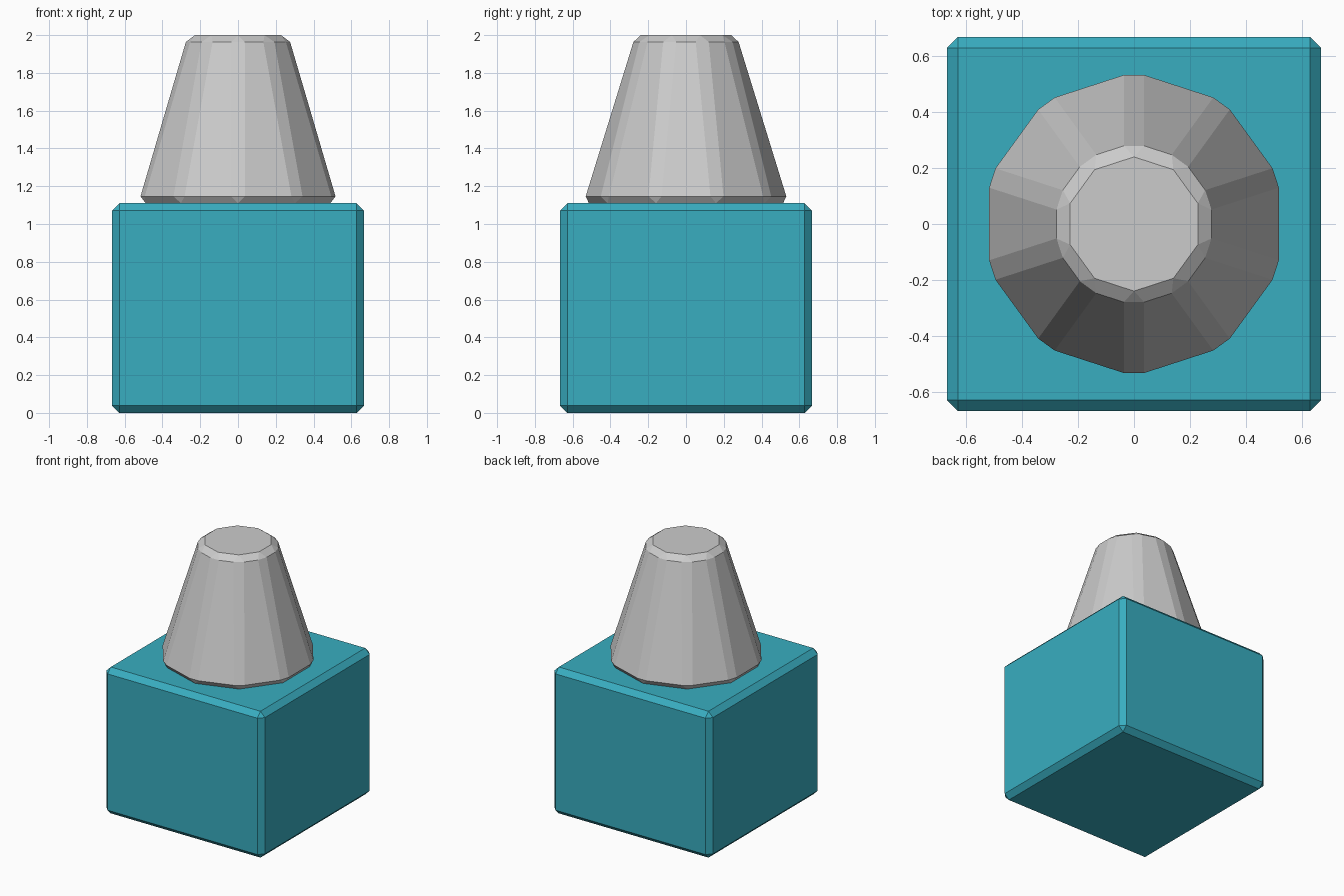
import bpy

if "Cube" in bpy.data.objects:
    bpy.data.objects.remove(bpy.data.objects["Cube"])

BEVEL = 0.038
BOX_W, BOX_H, TOP = 1.332, 1.11, 2.0


def chamfer(obj):
    # single-segment chamfer on every edge
    mod = obj.modifiers.new("chamfer", 'BEVEL')
    mod.width = BEVEL
    mod.segments = 1
    mod.limit_method = 'NONE'


# Square base block
bpy.ops.mesh.primitive_cube_add(size=1, location=(0, 0, BOX_H / 2))
base = bpy.context.object
base.name = "base_block"
base.scale = (BOX_W, BOX_W, BOX_H)
bpy.ops.object.transform_apply(location=False, rotation=False, scale=True)
teal = bpy.data.materials.new("teal")
teal.diffuse_color = (0.04, 0.42, 0.53, 1)
teal.use_nodes = True
teal.node_tree.nodes["Principled BSDF"].inputs["Base Color"].default_value = teal.diffuse_color
base.data.materials.append(teal)
chamfer(base)

# Ten-sided tapered knob on top
bpy.ops.mesh.primitive_cone_add(vertices=10, radius1=0.554, radius2=0.279,
                                depth=TOP - BOX_H,
                                location=(0, 0, (TOP + BOX_H) / 2))
knob = bpy.context.object
knob.name = "tapered_knob"
chamfer(knob)
